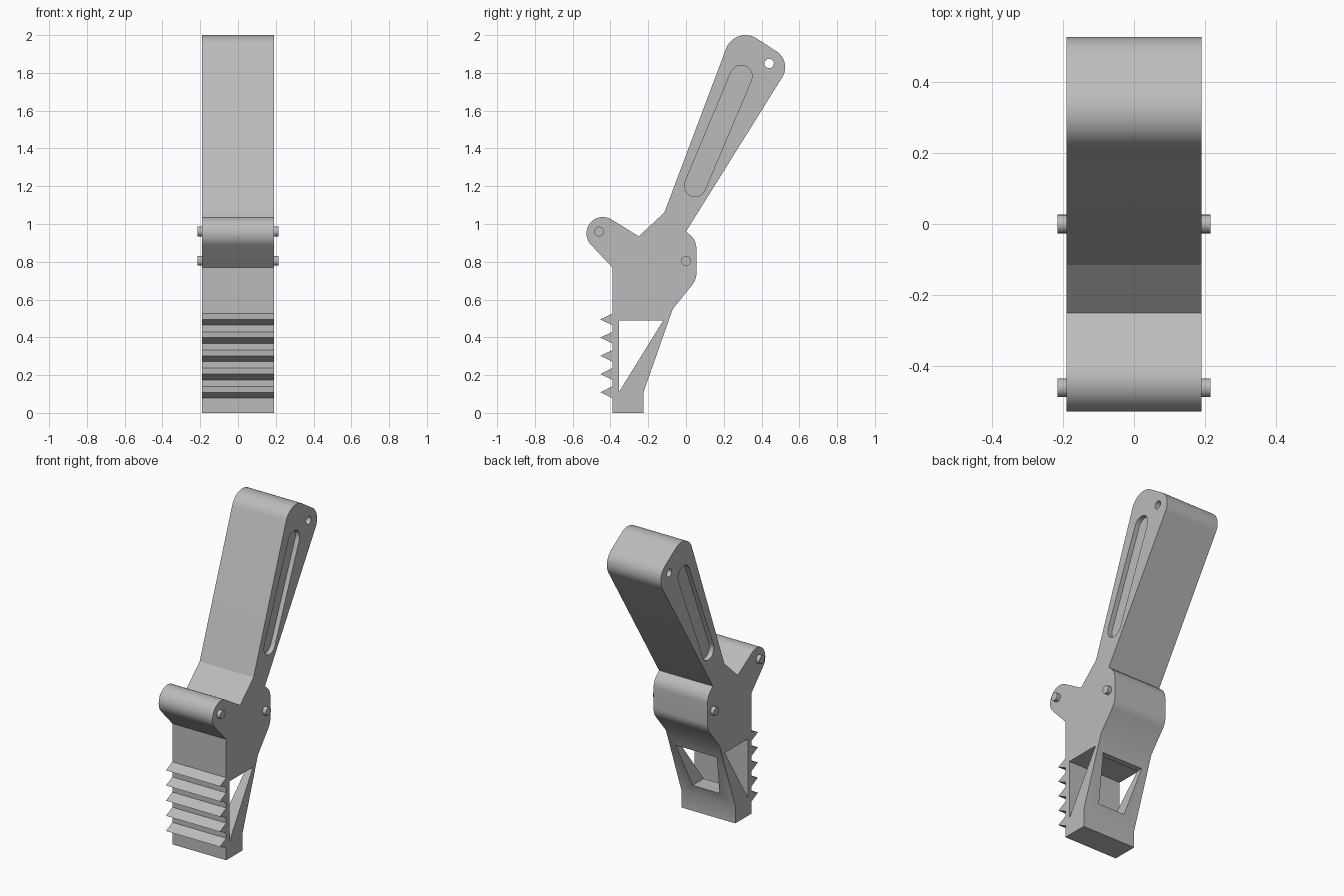
import bpy, bmesh, math
from mathutils import Vector

old = bpy.data.objects.get("Cube")
if old:
    bpy.data.objects.remove(old, do_unlink=True)

HALF = 0.19  # half the body width

grey = bpy.data.materials.new("plain_grey")
grey.use_nodes = True
grey.diffuse_color = (0.5, 0.5, 0.5, 1)
grey.node_tree.nodes["Principled BSDF"].inputs["Base Color"].default_value = (0.5, 0.5, 0.5, 1)


def arc(y, z, r, start, end, n=14):
    """Points along an arc in the side plane, angles in degrees."""
    angles = [math.radians(start + (end - start) * i / n) for i in range(n + 1)]
    return [(y + r * math.cos(a), z + r * math.sin(a)) for a in angles]


def prism(name, loop, depth):
    """Extrude a closed loop of 3D points along a depth vector."""
    bm = bmesh.new()
    face = bm.faces.new([bm.verts.new(p) for p in loop])
    new = bmesh.ops.extrude_face_region(bm, geom=[face])["geom"]
    moved = [v for v in new if isinstance(v, bmesh.types.BMVert)]
    bmesh.ops.translate(bm, verts=moved, vec=Vector(depth))
    bmesh.ops.recalc_face_normals(bm, faces=bm.faces)
    mesh = bpy.data.meshes.new(name)
    bm.to_mesh(mesh)
    bm.free()
    mesh.materials.append(grey)
    obj = bpy.data.objects.new(name, mesh)
    bpy.context.collection.objects.link(obj)
    return obj


def side_prism(name, profile, x0, x1):
    return prism(name, [(x0, y, z) for y, z in profile], (x1 - x0, 0, 0))


def activate(obj):
    bpy.ops.object.select_all(action='DESELECT')
    obj.select_set(True)
    bpy.context.view_layer.objects.active = obj


def cut(target, cutter):
    mod = target.modifiers.new("cut", 'BOOLEAN')
    mod.operation = 'DIFFERENCE'
    mod.solver = 'EXACT'
    mod.object = cutter
    activate(target)
    bpy.ops.object.modifier_apply(modifier=mod.name)
    bpy.data.objects.remove(cutter, do_unlink=True)


def smooth(obj):
    activate(obj)
    bpy.ops.object.shade_smooth_by_angle(angle=math.radians(25))


# Side outline: toothed front edge, front lobe, long handle, rear hub
profile = [(-0.39, 0)]
for i in range(5):
    tip = 0.109 + 0.0965 * i
    profile += [(-0.39, tip - 0.031), (-0.453, tip), (-0.39, tip + 0.031)]
profile.append((-0.39, 0.77))
profile += arc(-0.44, 0.95, 0.087, 225, 57.6, 20)
profile += [(-0.25, 0.935), (-0.115, 1.06)]
profile += arc(0.315, 1.89, 0.11, 159, 60.5)
profile += arc(0.425, 1.83, 0.10, 60.5, -32)
profile.append((0, 0.96))
profile += arc(-0.04, 0.87, 0.095, 45, 0, 8)
profile += arc(-0.045, 0.74, 0.10, 0, -38, 8)
profile += [(-0.07, 0.55), (-0.225, 0.11), (-0.225, 0)]
body = side_prism("lever_body", profile, -HALF, HALF)

# Triangular side window and small hanging hole, both right through
cut(body, side_prism("window_cutter", [(-0.355, 0.49), (-0.12, 0.49), (-0.355, 0.11)], -0.3, 0.3))
cut(body, side_prism("hole_cutter", arc(0.44, 1.85, 0.025, 0, 345, 23), -0.3, 0.3))

# Tapered opening in the sloped rear wall
opening = [(-0.145, -0.33, 0.455), (0.145, -0.33, 0.455), (0.095, -0.33, 0.175), (-0.095, -0.33, 0.175)]
cut(body, prism("opening_cutter", opening, (0, 0.4, 0)))

# Long shallow recess on each side of the handle
slot = arc(0.292, 1.782, 0.058, 157, -23) + arc(0.048, 1.202, 0.057, -23, -203)
for side in (-1, 1):
    cut(body, side_prism("slot_cutter", slot, side * (HALF - 0.03), side * 0.3))
smooth(body)

# Pivot pins passing through lobe and hub
for name, y, z in (("front_pin", -0.46, 0.96), ("rear_pin", 0, 0.805)):
    smooth(side_prism(name, arc(y, z, 0.026, 0, 345, 23), -0.215, 0.215))
